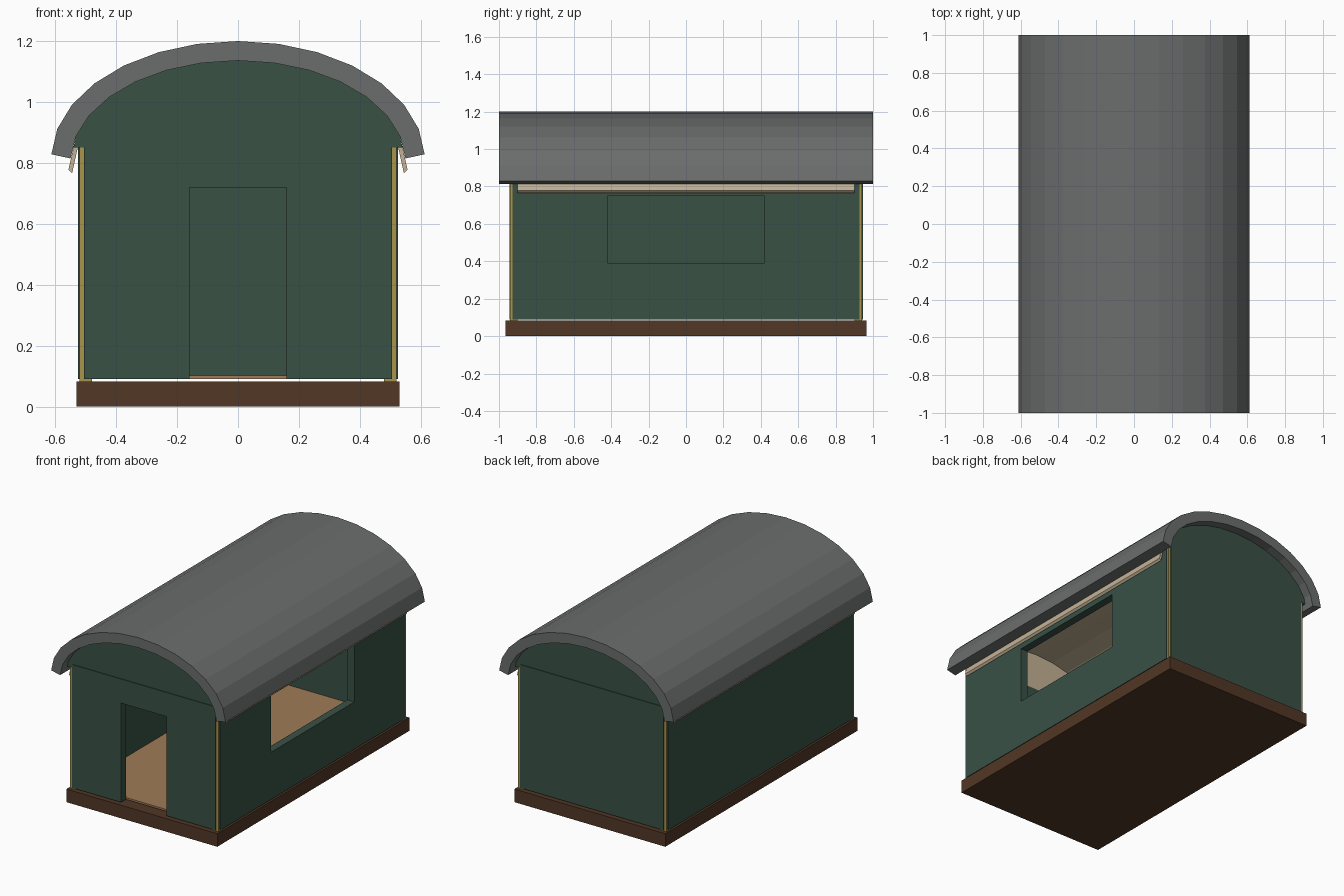
import bpy
import bmesh
from math import sin, cos, radians

if "Cube" in bpy.data.objects:
    bpy.data.objects.remove(bpy.data.objects["Cube"], do_unlink=True)


def material(name, rgb):
    linear = [((c / 255 + 0.055) / 1.055) ** 2.4 for c in rgb] + [1.0]
    mat = bpy.data.materials.new(name)
    mat.use_nodes = True
    mat.diffuse_color = linear
    bsdf = next(n for n in mat.node_tree.nodes if n.type == 'BSDF_PRINCIPLED')
    bsdf.inputs["Base Color"].default_value = linear
    return mat


green = material("dark_green_paint", (57, 81, 69))
grey = material("grey_roofing", (107, 109, 109))
brown = material("dark_brown_timber", (81, 55, 37))
cream = material("cream_lining", (195, 178, 149))
yellow = material("yellow_timber", (170, 149, 74))
tan = material("tan_floorboard", (160, 124, 87))


def prism(name, profile, y0, y1, mat):
    """Extrude an (x, z) outline along y."""
    bm = bmesh.new()
    face = bm.faces.new([bm.verts.new((x, y0, z)) for x, z in profile])
    grown = bmesh.ops.extrude_face_region(bm, geom=[face])["geom"]
    verts = [g for g in grown if isinstance(g, bmesh.types.BMVert)]
    bmesh.ops.translate(bm, verts=verts, vec=(0, y1 - y0, 0))
    bmesh.ops.recalc_face_normals(bm, faces=bm.faces)
    mesh = bpy.data.meshes.new(name)
    bm.to_mesh(mesh)
    bm.free()
    obj = bpy.data.objects.new(name, mesh)
    bpy.context.collection.objects.link(obj)
    mesh.materials.append(mat)
    return obj


def box(name, x, y, z, mat):
    outline = [(x[0], z[0]), (x[1], z[0]), (x[1], z[1]), (x[0], z[1])]
    return prism(name, outline, y[0], y[1], mat)


def arch(width, rise, top, segments=14, sweep=88):
    """Elliptical arch from left eave to right eave."""
    angles = [radians(sweep * (2 * i / segments - 1)) for i in range(segments + 1)]
    return [(width * sin(a), top - rise * (1 - cos(a))) for a in angles]


# Base and floor
box("base", (-0.53, 0.53), (-0.965, 0.965), (0, 0.083), brown)
box("floor", (-0.476, 0.476), (-0.896, 0.896), (0.09, 0.102), tan)

# End walls, the front one with a doorway
door_wall = [(-0.505, 0.09), (-0.16, 0.09), (-0.16, 0.72), (0.16, 0.72),
             (0.16, 0.09), (0.505, 0.09), (0.505, 0.873), (-0.505, 0.873)]
prism("front_wall", door_wall, -0.945, -0.895, green)
box("back_wall", (-0.505, 0.505), (0.895, 0.945), (0.09, 0.873), green)

# Side walls, the left one with a window opening
box("right_wall", (-0.525, -0.475), (-0.928, 0.928), (0.09, 0.85), green)
left_wall = box("left_wall", (0.475, 0.525), (-0.928, 0.928), (0.09, 0.85), green)
cutter = box("window_cutter", (0.4, 0.6), (-0.42, 0.42), (0.39, 0.75), green)
cutter.hide_render = True
cut = left_wall.modifiers.new("window", 'BOOLEAN')
cut.object = cutter
cut.operation = 'DIFFERENCE'
cut.solver = 'EXACT'
bpy.context.view_layer.objects.active = left_wall
bpy.ops.object.modifier_apply(modifier=cut.name)
bpy.data.objects.remove(cutter, do_unlink=True)

# Corner posts and sill rails
for sx, side in ((-1, "right"), (1, "left")):
    xs = sorted((sx * 0.48, sx * 0.521))
    for sy, end in ((-1, "front"), (1, "back")):
        ys = sorted((sy * 0.9, sy * 0.94))
        box(f"{end}_{side}_post", xs, ys, (0.083, 0.852), yellow)
    box(f"{side}_sill_rail", xs, (-0.9, 0.9), (0.088, 0.12), yellow)

# Curved roof and ceiling lining
roof_inner = arch(0.55, 0.333, 1.136)
prism("roof", arch(0.613, 0.385, 1.2) + roof_inner[::-1], -1, 1, grey)
ceiling_inner = arch(0.545, 0.36, 1.113)
prism("ceiling", arch(0.557, 0.36, 1.125) + ceiling_inner[::-1], -0.9, 0.9, cream)

# Gable panels, cream on the inside
gable = [(-0.54, 0.85)] + roof_inner[1:-1] + [(0.54, 0.85)]
lining = [p for p in ceiling_inner if p[1] > 0.84]
for sy, end in ((-1, "front"), (1, "back")):
    prism(f"{end}_gable", gable, sy * 0.908, sy * 0.941, green)
    prism(f"{end}_gable_lining", lining, sy * 0.899, sy * 0.907, cream)
